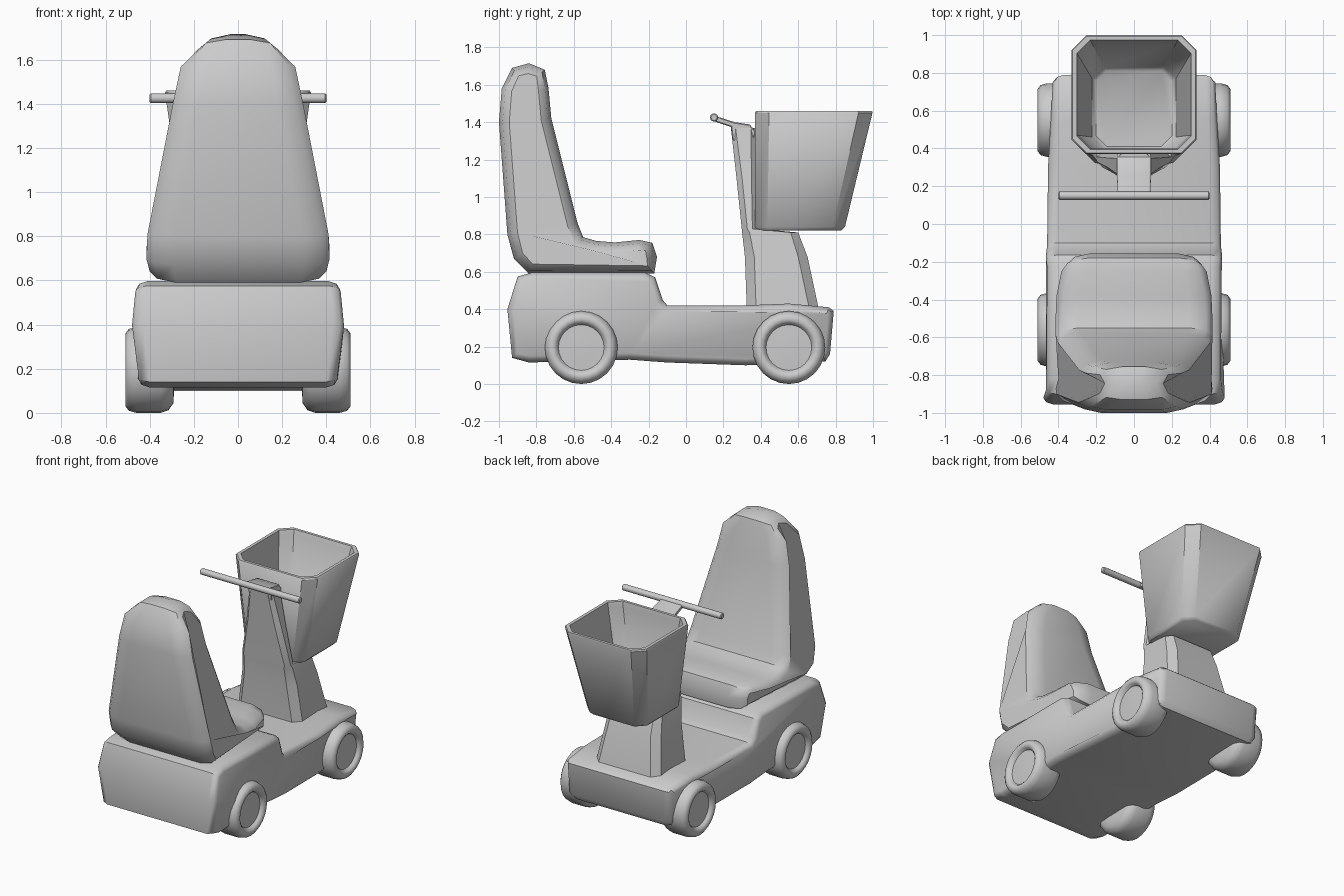
import bpy, bmesh
from math import cos, sin, pi, radians
from mathutils import Vector


def loft(name, rings, angle=40):
    """Skin a list of equal-length point rings and cap both ends."""
    bm = bmesh.new()
    vs = [[bm.verts.new(p) for p in r] for r in rings]
    n = len(rings[0])
    for a, b in zip(vs, vs[1:]):
        for i in range(n):
            j = (i + 1) % n
            bm.faces.new((a[i], a[j], b[j], b[i]))
    bm.faces.new(vs[0][::-1])
    bm.faces.new(vs[-1])
    bmesh.ops.recalc_face_normals(bm, faces=bm.faces)
    me = bpy.data.meshes.new(name)
    bm.to_mesh(me)
    bm.free()
    ob = bpy.data.objects.new(name, me)
    bpy.context.collection.objects.link(ob)
    bpy.ops.object.select_all(action='DESELECT')
    ob.select_set(True)
    bpy.context.view_layer.objects.active = ob
    bpy.ops.object.shade_smooth_by_angle(angle=radians(angle))
    return ob


def slab(name, prof, dx, inset, angle=40):
    """Side profile of (y, z, half width), rounded towards both sides."""
    n = len(prof)
    pts = [Vector(p[:2]) for p in prof]
    area = sum(pts[i - 1].x * pts[i].y - pts[i].x * pts[i - 1].y for i in range(n))
    s = 1 if area > 0 else -1
    inward = []
    for i in range(n):
        d = (pts[i] - pts[i - 1]).normalized() + (pts[(i + 1) % n] - pts[i]).normalized()
        inward.append(Vector((-d.y, d.x)).normalized() * s)

    def ring(side, ddx, ins):
        return [(side * (p[2] - ddx), *(q + m * ins)) for p, q, m in zip(prof, pts, inward)]
    steps = [(0, inset), (0.28 * dx, 0.35 * inset), (dx, 0)]
    rings = [ring(-1, *t) for t in steps] + [ring(1, *t) for t in reversed(steps)]
    return loft(name, rings, angle)


def box_ring(z, y0, y1, hw, c):
    """Horizontal rectangle with chamfered corners."""
    half = [(hw - c, y0), (hw, y0 + c), (hw, y1 - c), (hw - c, y1)]
    return [(x, y, z) for x, y in half] + [(-x, y, z) for x, y in reversed(half)]


# chassis: rear housing, low floor and front deck
slab("chassis", [
    (-0.93, 0.14, 0.45), (-0.955, 0.40, 0.48), (-0.90, 0.575, 0.465),
    (-0.82, 0.597, 0.46), (-0.22, 0.597, 0.46), (-0.165, 0.57, 0.465),
    (-0.125, 0.45, 0.465), (-0.10, 0.42, 0.46), (0.30, 0.42, 0.455),
    (0.55, 0.43, 0.44), (0.765, 0.41, 0.43), (0.79, 0.39, 0.42),
    (0.77, 0.16, 0.42), (0.745, 0.12, 0.41), (0.32, 0.10, 0.44),
    (-0.10, 0.115, 0.46), (-0.30, 0.13, 0.46), (-0.84, 0.115, 0.45)], 0.05, 0.035)

# one-piece seat and backrest
slab("seat", [
    (-0.84, 0.59, 0.40), (-0.92, 0.67, 0.415), (-0.955, 0.80, 0.41),
    (-1.0, 1.40, 0.295), (-0.985, 1.58, 0.26), (-0.93, 1.69, 0.18),
    (-0.84, 1.715, 0.155), (-0.755, 1.68, 0.18), (-0.735, 1.58, 0.255),
    (-0.72, 1.42, 0.29), (-0.58, 0.86, 0.40), (-0.55, 0.785, 0.415),
    (-0.48, 0.765, 0.415), (-0.38, 0.757, 0.41), (-0.25, 0.77, 0.385),
    (-0.18, 0.755, 0.36), (-0.155, 0.68, 0.35), (-0.17, 0.59, 0.35)], 0.12, 0.055)

# steering column, stepped under the basket
loft("column", [
    box_ring(0.40, 0.325, 0.71, 0.26, 0.05), box_ring(0.68, 0.315, 0.65, 0.22, 0.05),
    box_ring(0.81, 0.30, 0.60, 0.20, 0.04), box_ring(0.83, 0.298, 0.385, 0.195, 0.03),
    box_ring(1.10, 0.27, 0.38, 0.14, 0.03), box_ring(1.37, 0.24, 0.372, 0.09, 0.025)])

# handlebar stem and bar
slab("handlebar_stem", [
    (0.15, 1.435, 0.085), (0.26, 1.40, 0.09), (0.34, 1.388, 0.09), (0.373, 1.35, 0.09),
    (0.36, 1.30, 0.09), (0.25, 1.30, 0.09), (0.24, 1.375, 0.09), (0.15, 1.405, 0.085)],
    0.012, 0.006)
bar = [(-0.40, 0.016), (-0.395, 0.022), (0.395, 0.022), (0.40, 0.016)]
loft("handlebar", [[(x, 0.15 + r * cos(a * pi / 6), 1.425 + r * sin(a * pi / 6))
                    for a in range(12)] for x, r in bar])

# open basket with wall thickness
loft("basket", [
    box_ring(0.82, 0.38, 0.83, 0.225, 0.06), box_ring(0.84, 0.37, 0.85, 0.245, 0.065),
    box_ring(1.45, 0.37, 0.997, 0.33, 0.075), box_ring(1.46, 0.375, 0.995, 0.325, 0.075),
    box_ring(1.46, 0.395, 0.975, 0.302, 0.07), box_ring(1.43, 0.40, 0.965, 0.297, 0.07),
    box_ring(0.87, 0.40, 0.83, 0.222, 0.06), box_ring(0.85, 0.41, 0.81, 0.20, 0.055)])

# wheels: turned tyre with recessed hub
tyre = [(0.29, 0.09), (0.292, 0.15), (0.315, 0.183), (0.35, 0.195), (0.46, 0.195),
        (0.495, 0.185), (0.51, 0.165), (0.51, 0.145), (0.50, 0.132), (0.483, 0.122),
        (0.483, 0.115), (0.487, 0.06)]
for end, y in (("front", 0.55), ("rear", -0.56)):
    for side, s in (("left", -1), ("right", 1)):
        loft(f"{end}_{side}_wheel",
             [[(s * x, y + r * cos(a * pi / 12), 0.195 + r * sin(a * pi / 12))
               for a in range(24)] for x, r in tyre])
